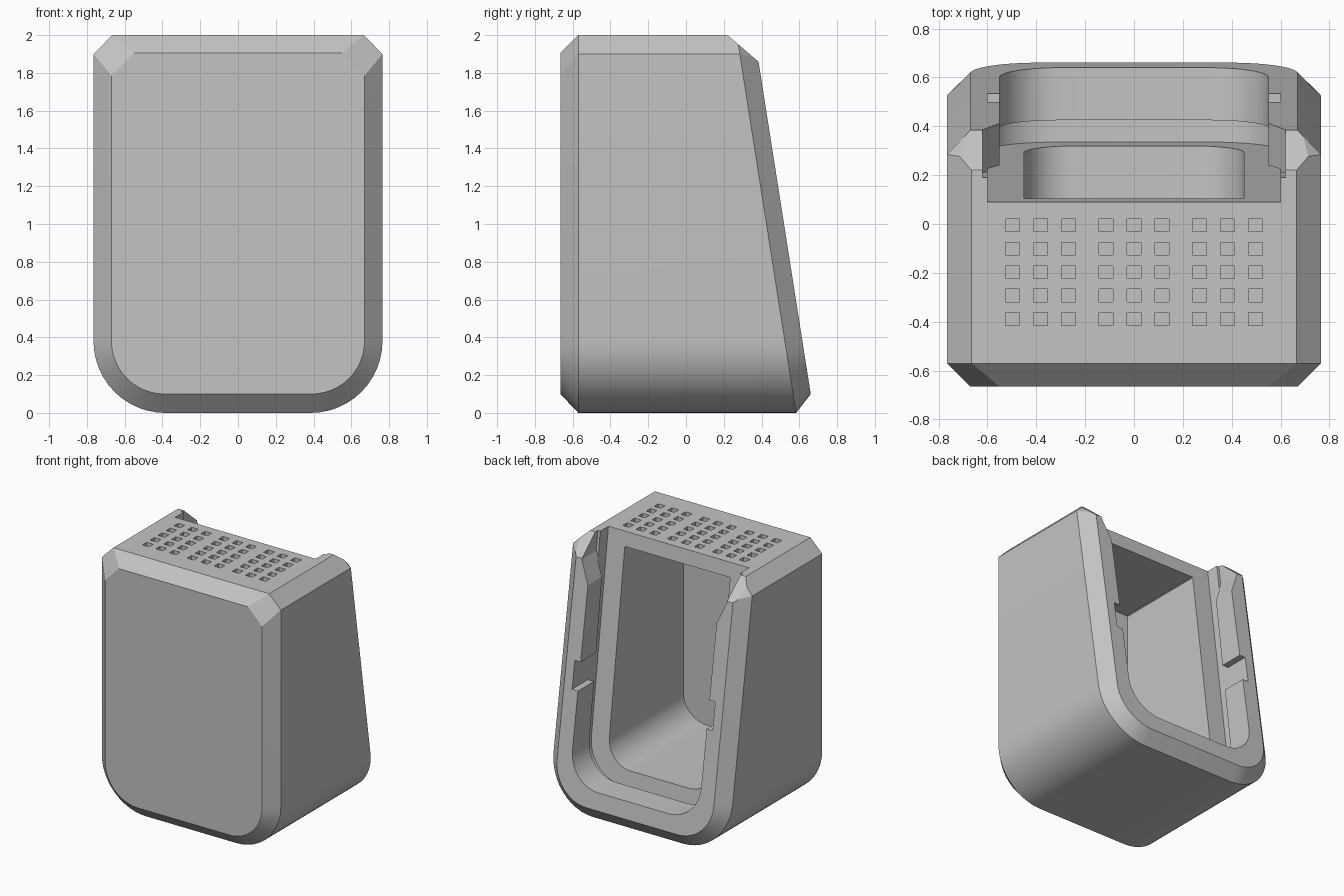
import bpy, bmesh, math
from mathutils import Vector

cube = bpy.data.objects.get("Cube")
if cube:
    bpy.data.objects.remove(cube, do_unlink=True)

grey = bpy.data.materials.new("plain grey")
grey.use_nodes = True
colour = (0.55, 0.55, 0.55, 1)
grey.diffuse_color = colour
grey.node_tree.nodes["Principled BSDF"].inputs["Base Color"].default_value = colour


def outline(half, low, high, radius, cut, steps=12):
    """Upright outline (x, z): rounded bottom corners, cut top corners."""
    right = [(half - radius + radius * math.sin(a), low + radius - radius * math.cos(a))
             for a in (math.pi / 2 * i / steps for i in range(steps + 1))]
    right += [(half, high - cut), (half - cut, high)]
    return right + [(-x, z) for x, z in reversed(right)]


def slope(at_floor, lean):
    """Depth as a function of height."""
    return lambda z: at_floor - lean * z


def loft(name, sections):
    """Join outlines, each placed on its own sloping plane, into a solid."""
    bm = bmesh.new()
    rings = [[bm.verts.new((x, depth(z), z)) for x, z in pts] for pts, depth in sections]
    n = len(rings[0])
    for a, b in zip(rings, rings[1:]):
        for i in range(n):
            j = (i + 1) % n
            bm.faces.new((a[i], a[j], b[j], b[i]))
    bm.faces.new(rings[0])
    bm.faces.new(rings[-1])
    bmesh.ops.recalc_face_normals(bm, faces=bm.faces)
    return finish(name, bm)


def boxes(name, items):
    """Boxes given as (centre, size)."""
    bm = bmesh.new()
    for centre, size in items:
        made = bmesh.ops.create_cube(bm, size=1)["verts"]
        bmesh.ops.scale(bm, vec=size, verts=made)
        bmesh.ops.translate(bm, vec=centre, verts=made)
    return finish(name, bm)


def finish(name, bm):
    mesh = bpy.data.meshes.new(name)
    bm.to_mesh(mesh)
    bm.free()
    mesh.materials.append(grey)
    obj = bpy.data.objects.new(name, mesh)
    bpy.context.collection.objects.link(obj)
    return obj


def carve(target, cutter):
    cutter.hide_render = True
    mod = target.modifiers.new(cutter.name, 'BOOLEAN')
    mod.operation = 'DIFFERENCE'
    mod.solver = 'EXACT'
    mod.object = cutter
    bpy.context.view_layer.objects.active = target
    bpy.ops.object.modifier_apply(modifier=mod.name)
    bpy.data.objects.remove(cutter, do_unlink=True)


# Housing: bevelled front, leaning bevelled back
full = outline(0.765, 0, 2, 0.38, 0.1)
inset = outline(0.67, 0.1, 1.905, 0.28, 0.12)
back_inset = outline(0.67, 0.1, 1.905, 0.28, 0.03)
body = loft("housing", [(inset, slope(-0.665, 0)), (full, slope(-0.57, 0)),
                        (full, slope(0.583, 0.157)), (back_inset, slope(0.676, 0.157))])

# Sloping cut along the top back edge
bm = bmesh.new()
bm.from_mesh(body.data)
bmesh.ops.triangulate(bm, faces=[f for f in bm.faces if len(f.verts) == 4 and f.calc_area() < 0.03])
cut = bmesh.ops.bisect_plane(bm, geom=bm.verts[:] + bm.edges[:] + bm.faces[:],
                             plane_co=(0, 0.22, 2), plane_no=Vector((0, 0.14, 0.163)).normalized(),
                             clear_outer=True)
bmesh.ops.holes_fill(bm, edges=[e for e in bm.edges if e.is_boundary])
bmesh.ops.recalc_face_normals(bm, faces=bm.faces)
bm.to_mesh(body.data)
bm.free()

# Lid groove, open at the top
floor, lip = slope(0.358, 0.134), slope(0.454, 0.127)
carve(body, loft("groove_cutter", [(outline(0.6, 0.17, 2.3, 0.28, 0.02), floor),
                                   (outline(0.6, 0.17, 2.3, 0.28, 0.02), lip)]))

# Narrower opening through the back, flared at the top
opening = outline(0.55, 0.23, 1.68, 0.25, 0)
half = len(opening) // 2
opening = opening[:half - 1] + [(0.62, 1.85), (0.62, 2.3)] + \
    [(-0.62, 2.3), (-0.62, 1.85)] + opening[half + 1:]
carve(body, loft("opening_cutter", [(opening, lambda z: lip(z) - 0.01), (opening, slope(1, 0))]))

# Inner cavity
cavity = outline(0.45, 0.29, 1.89, 0.2, 0.005)
carve(body, loft("cavity_cutter", [(cavity, slope(-0.61, 0)), (cavity, lambda z: floor(z) + 0.03)]))

# Catch notches in both side rims
carve(body, boxes("notch_cutter", [((s * 0.56, 0.7, 1.015), (0.08, 0.78, 0.21)) for s in (-1, 1)]))

# Square grille dimples on the top
columns = [group + step for group in (-0.383, 0, 0.383) for step in (-0.115, 0, 0.115)]
rows = [-0.005 - 0.096 * i for i in range(5)]
carve(body, boxes("grille_cutter", [((x, y, 2), (0.057, 0.052, 0.08)) for x in columns for y in rows]))

bpy.ops.object.select_all(action='DESELECT')
body.select_set(True)
bpy.context.view_layer.objects.active = body
bpy.ops.object.shade_smooth_by_angle(angle=math.radians(20))
